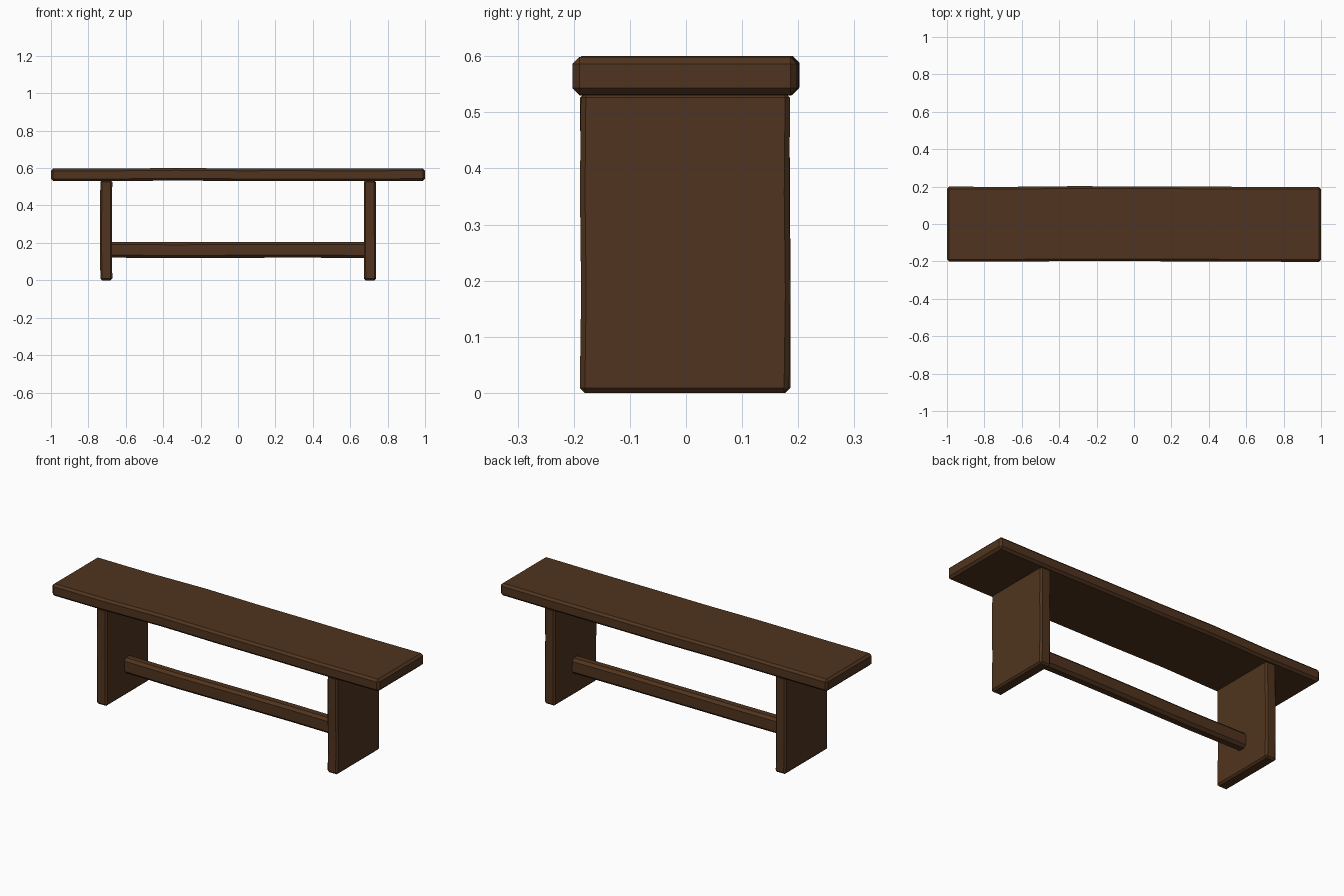
import bpy, bmesh, random
from mathutils import Vector

if "Cube" in bpy.data.objects:
    bpy.data.objects.remove(bpy.data.objects["Cube"])

random.seed(4)
wood = bpy.data.materials.new("dark_wood")
wood.diffuse_color = (0.08, 0.034, 0.013, 1)
wood.use_nodes = True
wood.node_tree.nodes["Principled BSDF"].inputs["Base Color"].default_value = wood.diffuse_color


def plank(name, lo, hi, axis, cuts, chamfer, wobble):
    """Chamfered board, cut along its length and nudged to look hand hewn."""
    lo, hi = Vector(lo), Vector(hi)
    bm = bmesh.new()
    bmesh.ops.create_cube(bm, size=1)
    for v in bm.verts:
        v.co = Vector((lo[i] + (v.co[i] + 0.5) * (hi[i] - lo[i]) for i in range(3)))
    bmesh.ops.bevel(bm, geom=bm.edges[:], offset=chamfer, segments=1,
                    affect='EDGES', profile=0.5)
    # cross cuts along the length
    normal = Vector((0, 0, 0))
    normal[axis] = 1
    for k in range(1, cuts + 1):
        point = lo.lerp(hi, k / (cuts + 1))
        bmesh.ops.bisect_plane(bm, geom=bm.verts[:] + bm.edges[:] + bm.faces[:],
                               plane_co=point, plane_no=normal)
    # each ring of the board shifts slightly as one piece
    shifts = {}
    for v in bm.verts:
        ring = round((v.co[axis] - lo[axis]) / (hi[axis] - lo[axis]) * (cuts + 1))
        if ring not in shifts:
            shifts[ring] = Vector([0 if i == axis else random.uniform(-wobble, wobble)
                                   for i in range(3)])
        v.co += shifts[ring]
    bmesh.ops.recalc_face_normals(bm, faces=bm.faces)
    mesh = bpy.data.meshes.new(name)
    bm.to_mesh(mesh)
    bm.free()
    mesh.materials.append(wood)
    obj = bpy.data.objects.new(name, mesh)
    bpy.context.collection.objects.link(obj)
    return obj


# long seat board
plank("seat", (-1, -0.2, 0.532), (1, 0.2, 0.599), 0, 5, 0.012, 0.0025)

# slab legs
for side, x in (("left", -0.705), ("right", 0.705)):
    plank(side + "_leg", (x - 0.032, -0.188, 0), (x + 0.032, 0.185, 0.535), 2, 2, 0.009, 0.0015)

# stretcher between the legs
plank("stretcher", (-0.69, -0.03, 0.12), (0.69, 0.03, 0.205), 0, 3, 0.014, 0.0015)
